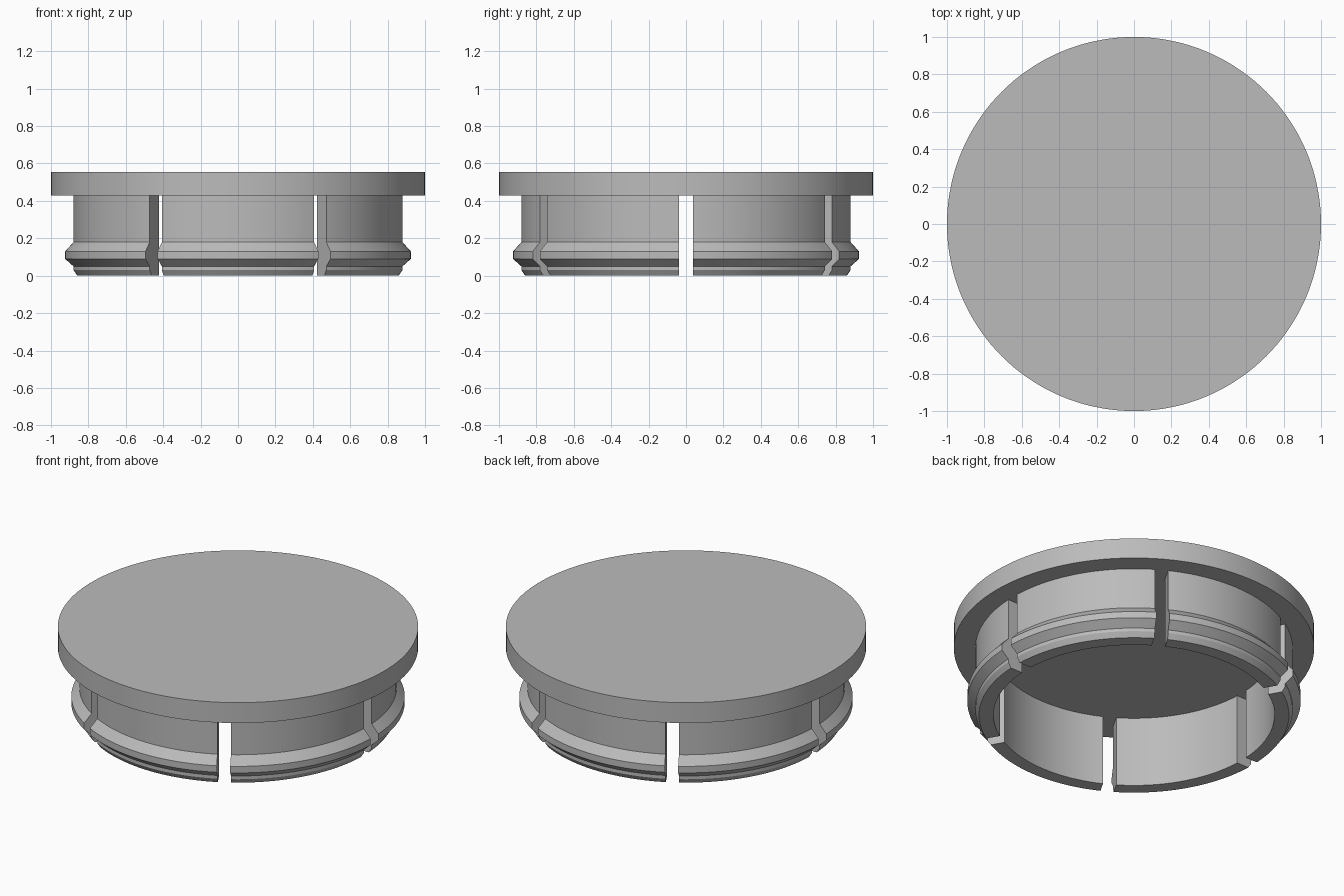
import bpy, bmesh
from math import asin, cos, sin, pi, radians

cube = bpy.data.objects.get("Cube")
if cube:
    bpy.data.objects.remove(cube)

grey = bpy.data.materials.new("plain grey plastic")
grey.use_nodes = True
colour = (0.5, 0.5, 0.5, 1)
grey.diffuse_color = colour
grey.node_tree.nodes["Principled BSDF"].inputs["Base Color"].default_value = colour

SLOTS = 6
SLOT_HALF = 0.0375
STEPS = 24
CAP_BOTTOM, CAP_TOP = 0.43, 0.555

# Clip cross-section as (radius, height): inner wall, foot, snap ridge, outer wall
PROFILE = [(0.78, CAP_BOTTOM), (0.78, 0), (0.86, 0), (0.88, 0.03), (0.88, 0.05),
           (0.925, 0.09), (0.925, 0.13), (0.88, 0.18), (0.88, CAP_BOTTOM)]


def finish(bm, name):
    bmesh.ops.recalc_face_normals(bm, faces=bm.faces)
    mesh = bpy.data.meshes.new(name)
    bm.to_mesh(mesh)
    bm.free()
    mesh.materials.append(grey)
    obj = bpy.data.objects.new(name, mesh)
    bpy.context.collection.objects.link(obj)
    bpy.ops.object.select_all(action='DESELECT')
    obj.select_set(True)
    bpy.context.view_layer.objects.active = obj
    bpy.ops.object.shade_smooth_by_angle(angle=radians(15))
    return obj


# Round cap plate
bm = bmesh.new()
bmesh.ops.create_cone(bm, cap_ends=True, segments=SLOTS * STEPS, radius1=1, radius2=1,
                      depth=CAP_TOP - CAP_BOTTOM)
bmesh.ops.translate(bm, verts=bm.verts, vec=(0, 0, (CAP_TOP + CAP_BOTTOM) / 2))
finish(bm, "cap_plate")


# Snap clips: arcs of the cross-section, trimmed so each slot has parallel sides
def clip(index):
    bm = bmesh.new()
    pitch = 2 * pi / SLOTS
    rings = []
    for step in range(STEPS + 1):
        ring = []
        for r, z in PROFILE:
            trim = asin(SLOT_HALF / r)
            a = index * pitch + trim + (pitch - 2 * trim) * step / STEPS
            ring.append(bm.verts.new((r * cos(a), r * sin(a), z)))
        rings.append(ring)
    n = len(PROFILE)
    for a, b in zip(rings, rings[1:]):
        for i in range(n):
            j = (i + 1) % n
            bm.faces.new((a[i], a[j], b[j], b[i]))
    bm.faces.new(rings[0])
    bm.faces.new(rings[-1])
    finish(bm, f"snap_clip_{index + 1}")


for index in range(SLOTS):
    clip(index)
